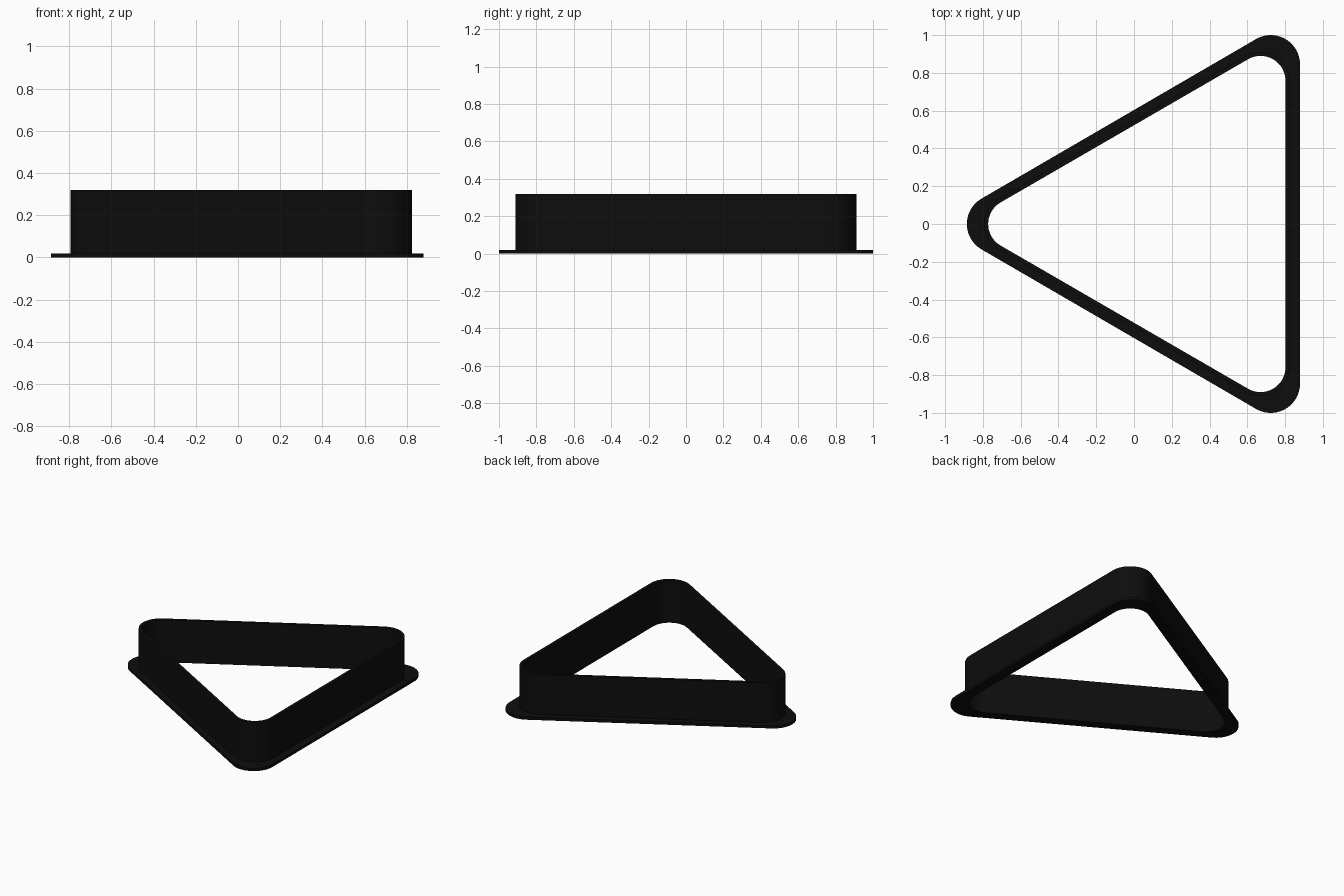
import bpy, bmesh, math

cube = bpy.data.objects.get("Cube")
if cube:
    bpy.data.objects.remove(cube)

black = bpy.data.materials.new("matte_black")
black.use_nodes = True
color = (0.004, 0.004, 0.004, 1)
black.diffuse_color = color
bsdf = black.node_tree.nodes["Principled BSDF"]
bsdf.inputs["Base Color"].default_value = color
bsdf.inputs["Roughness"].default_value = 0.6

SEGMENTS = 20


def rounded_triangle(tip_x, base_x, half_width, radius):
    """Counter-clockwise outline: an arc around each corner centre."""
    centres = [(base_x, half_width), (tip_x, 0), (base_x, -half_width)]
    points = []
    for i, (cx, cy) in enumerate(centres):
        for s in range(SEGMENTS + 1):
            a = math.radians(120 * (i + s / SEGMENTS))
            points.append((cx + radius * math.cos(a), cy + radius * math.sin(a)))
    return points


def ring(name, outer, inner, z0, z1):
    """Closed frame between two outlines, from z0 up to z1."""
    bm = bmesh.new()
    section = [(outer, z0), (outer, z1), (inner, z1), (inner, z0)]
    loops = [[bm.verts.new((x, y, z)) for x, y in line] for line, z in section]
    count = len(outer)
    for k in range(4):
        a, b = loops[k], loops[(k + 1) % 4]
        for i in range(count):
            j = (i + 1) % count
            bm.faces.new((a[i], a[j], b[j], b[i]))
    bmesh.ops.recalc_face_normals(bm, faces=bm.faces)
    mesh = bpy.data.meshes.new(name)
    bm.to_mesh(mesh)
    bm.free()
    mesh.materials.append(black)
    obj = bpy.data.objects.new(name, mesh)
    bpy.context.collection.objects.link(obj)
    bpy.ops.object.select_all(action='DESELECT')
    obj.select_set(True)
    bpy.context.view_layer.objects.active = obj
    bpy.ops.object.shade_smooth_by_angle(angle=math.radians(35))
    return obj


wall_inner = rounded_triangle(-0.64, 0.67, 0.758, 0.132)
wall_outer = rounded_triangle(-0.64, 0.67, 0.758, 0.154)
flange_outer = rounded_triangle(-0.73, 0.724, 0.845, 0.155)

# Flat foot and thin upright wall
ring("base_flange", flange_outer, wall_inner, 0, 0.02)
ring("upright_wall", wall_outer, wall_inner, 0.02, 0.32)
